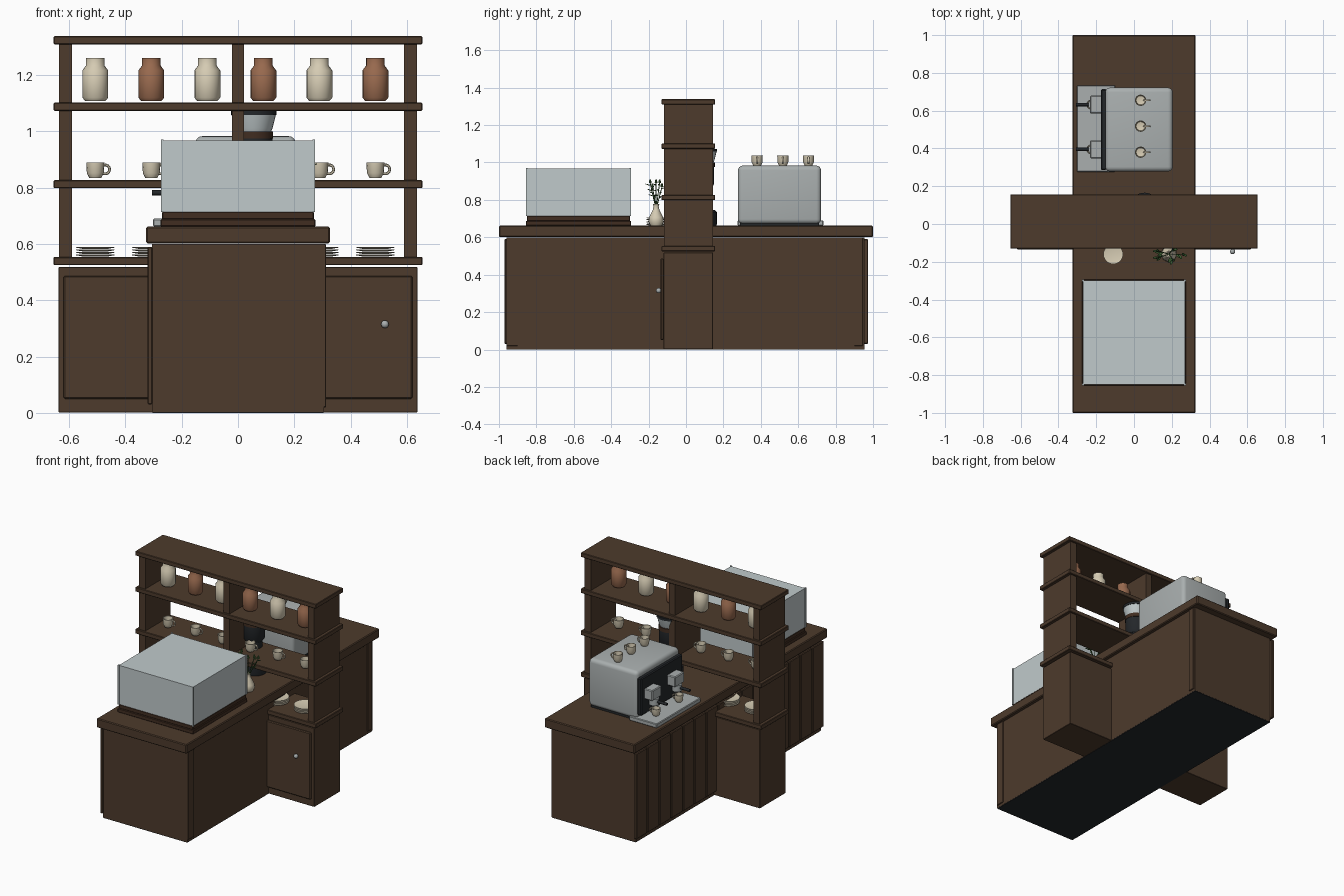
import bpy, bmesh, math, random
from mathutils import Vector, Matrix

if "Cube" in bpy.data.objects:
    bpy.data.objects.remove(bpy.data.objects["Cube"])
random.seed(4)

def mat(name, r, g, b):
    m = bpy.data.materials.new(name)
    m.diffuse_color = (r, g, b, 1)
    m.use_nodes = True
    m.node_tree.nodes["Principled BSDF"].inputs["Base Color"].default_value = m.diffuse_color
    return m

WOOD = mat("dark wood", .074, .043, .025)
BASE = mat("deep brown wood", .052, .026, .015)
PALE = mat("pale glass", .53, .59, .60)
METAL = mat("brushed metal", .40, .43, .43)
DARK = mat("charcoal", .017, .020, .023)
CREAM = mat("cream ceramic", .68, .61, .46)
CLAY = mat("terracotta", .32, .145, .078)
GREEN = mat("leaf green", .045, .115, .032)

def finish(name, bm, m, smooth=False):
    me = bpy.data.meshes.new(name)
    bm.normal_update()
    bm.to_mesh(me)
    bm.free()
    me.materials.append(m)
    ob = bpy.data.objects.new(name, me)
    bpy.context.collection.objects.link(ob)
    if smooth:
        bpy.ops.object.select_all(action='DESELECT')
        ob.select_set(True)
        bpy.context.view_layer.objects.active = ob
        bpy.ops.object.shade_smooth_by_angle(angle=math.radians(40))
    return ob

def box(name, x0, x1, y0, y1, z0, z1, m, bevel=0, seg=1):
    bm = bmesh.new()
    bmesh.ops.create_cube(bm, size=1)
    for v in bm.verts:
        v.co = Vector(((x0 + x1) / 2 + v.co.x * (x1 - x0),
                       (y0 + y1) / 2 + v.co.y * (y1 - y0),
                       (z0 + z1) / 2 + v.co.z * (z1 - z0)))
    if bevel:
        bmesh.ops.bevel(bm, geom=bm.edges[:], offset=bevel, segments=seg,
                        profile=.5, affect='EDGES')
    return finish(name, bm, m, seg > 1)

def lathe(name, prof, loc, m, n=20):
    """Spin (radius, height) points about z."""
    bm = bmesh.new()
    rings = []
    for r, z in prof:
        if r == 0:
            rings.append([bm.verts.new((0, 0, z))] * n)
        else:
            rings.append([bm.verts.new((r * math.cos(2 * math.pi * i / n),
                                        r * math.sin(2 * math.pi * i / n), z)) for i in range(n)])
    for a, b in zip(rings, rings[1:]):
        for i in range(n):
            j = (i + 1) % n
            bm.faces.new(dict.fromkeys([a[i], a[j], b[j], b[i]]))
    bmesh.ops.recalc_face_normals(bm, faces=bm.faces[:])
    ob = finish(name, bm, m, True)
    ob.location = loc
    return ob

def rod(name, a, b, r, m, n=10, r2=None):
    a, b = Vector(a), Vector(b)
    d = b - a
    bm = bmesh.new()
    bmesh.ops.create_cone(bm, cap_ends=True, segments=n, radius1=r, radius2=r if r2 is None else r2,
                          depth=d.length)
    bm.transform(Matrix.Translation((a + b) / 2) @ d.to_track_quat('Z', 'Y').to_matrix().to_4x4())
    return finish(name, bm, m, True)

def cup(name, x, y, z, s=1.0):
    prof = [(0, 0), (.021, 0), (.024, .006), (.030, .018), (.032, .056), (.028, .056),
            (.025, .016), (0, .010)]
    lathe(name, [(r * s, h * s) for r, h in prof], (x, y, z), CREAM, 16)
    bpy.ops.mesh.primitive_torus_add(location=(x + .035 * s, y, z + .031 * s), rotation=(math.pi / 2, 0, 0),
                                     major_radius=.016 * s, minor_radius=.005 * s,
                                     major_segments=14, minor_segments=6)
    h = bpy.context.object
    h.name = name + "_handle"
    h.data.materials.append(CREAM)
    bpy.ops.object.shade_smooth_by_angle(angle=math.radians(60))

def plates(name, x, y, z, r, count):
    for i in range(count):
        b = i * .009
        lathe(f"{name}_{i}", [(0, b), (r * .6, b), (r, b + .005), (r, b + .008), (r * .6, b + .004),
                              (0, b + .004)], (x, y, z), CREAM, 24)

# Long counter with plank cladding on the service side
box("counter_body", -.305, .305, -.96, .955, .004, .60, WOOD)
box("counter_underside", -.304, .304, -.959, .954, 0, .004, DARK)
box("countertop", -.326, .326, -1, 1, .602, .662, WOOD, .005)
for i in range(16):
    y = -.97 + i * .1219
    box(f"plank_{i}", -.322, -.304, y, y + .115, .03, .59, WOOD, .004)
for y0, y1 in ((-.958, -.90), (.90, .945)):
    box("corner_trim", .304, .312, y0, y1, .02, .60, WOOD, .002)

# Cross cabinet and open shelving
box("cabinet_body", -.638, .638, -.12, .145, .002, .518, WOOD, .002)
box("cabinet_door", -.62, .62, -.136, -.119, .05, .487, WOOD, .005)
bpy.ops.mesh.primitive_uv_sphere_add(segments=14, ring_count=8, radius=.014, location=(.522, -.146, .315))
bpy.context.object.name = "door_knob"
bpy.context.object.data.materials.append(METAL)
bpy.ops.object.shade_smooth_by_angle()
for i, z in enumerate((.525, .798, 1.073, 1.309)):
    box(f"shelf_{i}", -.655, .655, -.13, .156, z, z + .029, WOOD, .003)
for s in (-1, 1):
    box("side_upright", s * .612 - .023, s * .612 + .023, -.118, .144, .55, 1.312, WOOD)
box("middle_divider", -.022, .022, -.118, .144, .825, 1.312, WOOD)

# Jars, cups and plates along the shelves
jar = [(0, 0), (.036, 0), (.046, .012), (.046, .108), (.033, .126), (.033, .152), (.027, .152), (.026, .13), (0, .13)]
for i in range(6):
    x = -.507 + .199 * i
    lathe(f"jar_{i}", jar, (x, 0, 1.108), CLAY if i % 2 else CREAM, 18)
    cup(f"shelf_cup_{i}", x, 0, .834)
    if i not in (2, 3):
        plates(f"plate_stack_{i}", x, 0, .555, .068, 4)

# Display case on a wooden base
box("case_plinth", -.275, .275, -.856, -.294, .662, .688, BASE, .003)
box("case_base", -.27, .27, -.851, -.299, .687, .714, BASE, .003)
box("case_glass", -.269, .269, -.85, -.30, .713, .968, PALE)
for x in (-.269, .269):
    for y in (-.85, -.30):
        box("case_post", x - .005, x + .005, y - .005, y + .005, .713, .971, PALE)

# Espresso machine
box("machine_body", -.152, .205, .278, .722, .672, .983, METAL, .025, 4)
box("machine_foot", -.14, .19, .29, .71, .66, .68, DARK)
box("machine_front_panel", -.176, -.145, .286, .714, .70, .945, DARK, .006)
box("drip_tray", -.302, -.10, .276, .734, .662, .69, METAL, .004)
for i, y in enumerate((.395, .632)):
    box(f"group_head_{i}", -.232, -.17, y - .048, y + .048, .80, .868, METAL, .005)
    rod(f"filter_basket_{i}", (-.212, y, .76), (-.212, y, .802), .030, METAL, 16)
    rod(f"filter_handle_{i}", (-.225, y, .782), (-.306, y, .782), .009, DARK, 12)
    cup(f"tray_cup_{i}", -.225, y, .69, .85)
for i, y in enumerate((.38, .518, .655)):
    cup(f"top_cup_{i}", .035, y, .983, .95)

# Bean grinder standing on the counter through the shelf
gx, gy = .056, .085
lathe("grinder_base", [(0, .662), (.078, .662), (.08, .67), (.08, .735), (.07, .746), (0, .746)], (gx, gy, 0), DARK, 24)
rod("grinder_column", (gx, gy, .74), (gx, gy, .88), .052, DARK, 24)
lathe("grinder_drum", [(0, .87), (.055, .87), (.066, .885), (.066, .975), (0, .975)], (gx, gy, 0), DARK, 24)
rod("grinder_collar", (gx, gy, .975), (gx, gy, 1.0), .069, BASE, 24)
lathe("grinder_hopper", [(0, 1.0), (.062, 1.0), (.067, 1.012), (.079, 1.06), (0, 1.06)], (gx, gy, 0), PALE, 24)
rod("grinder_lid", (gx, gy, 1.058), (gx, gy, 1.073), .081, DARK, 24)

# Saucers and a vase of sprigs on the counter
plates("saucer_stack", -.11, -.16, .662, .052, 5)
vx, vy = .185, -.16
lathe("vase", [(0, 0), (.03, 0), (.041, .022), (.038, .045), (.018, .085), (.014, .105), (.018, .115),
               (.012, .115), (0, .09)], (vx, vy, .662), CREAM, 18)
for i in range(5):
    t = 2 * math.pi * i / 5
    tip = Vector((vx + .075 * math.cos(t), vy + .033 * math.sin(t), .89 - .02 * (i % 2)))
    root = Vector((vx, vy, .75))
    rod(f"stem_{i}", root, tip, .0025, GREEN, 5)
    rod(f"bud_{i}", tip, tip + Vector((0, 0, .018)), .008, GREEN, 8, .004)
    for k in range(3):
        p = root.lerp(tip, .5 + .2 * k)
        a = t + random.uniform(-1.3, 1.3)
        bm = bmesh.new()
        bmesh.ops.create_icosphere(bm, subdivisions=1, radius=1)
        bm.transform(Matrix.Translation(p) @ Matrix.Rotation(a, 4, 'Z') @ Matrix.Rotation(-.3, 4, 'Y')
                     @ Matrix.Translation((.016, 0, 0)) @ Matrix.Diagonal((.018, .007, .0025, 1)))
        finish(f"leaf_{i}_{k}", bm, GREEN)
